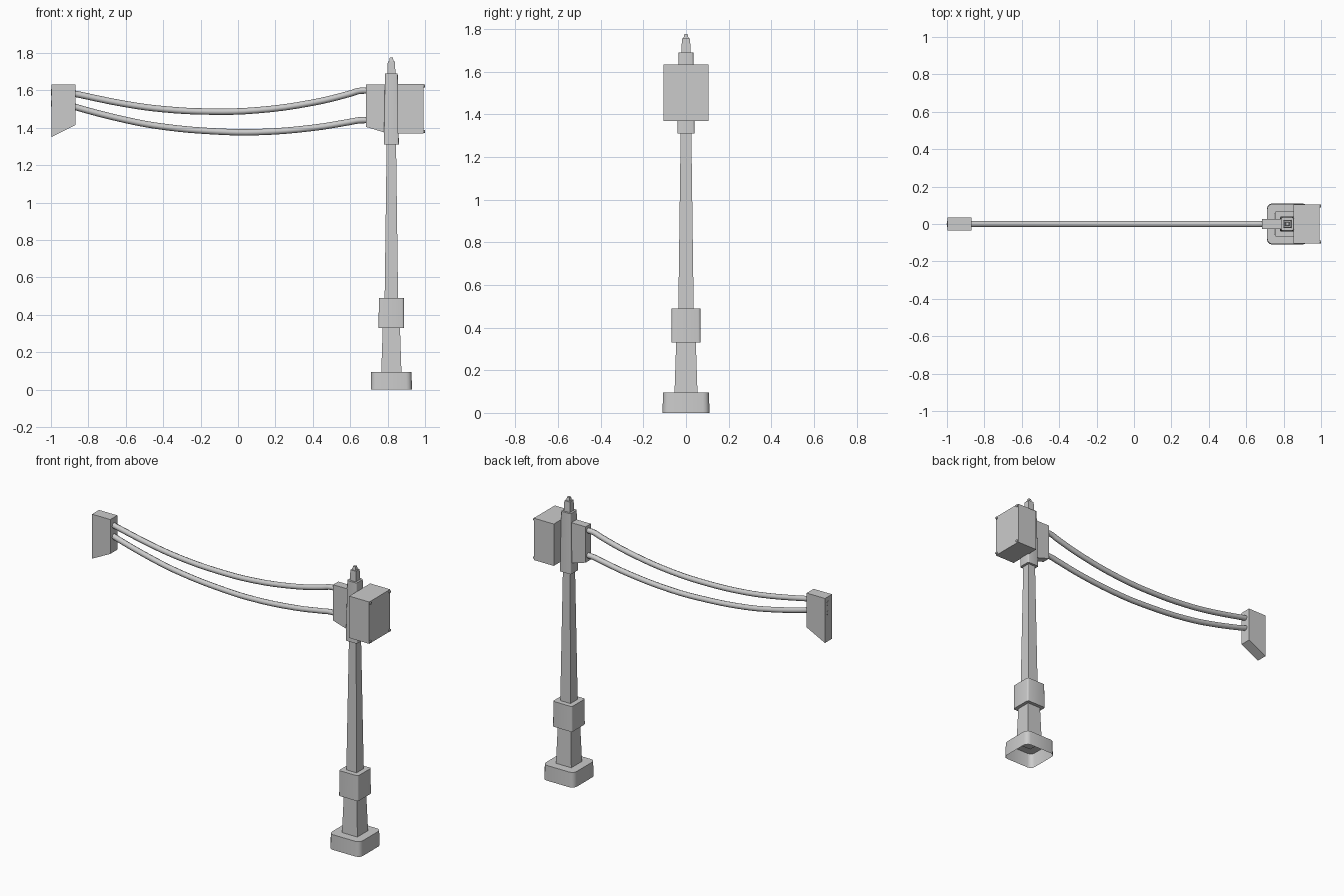
import bpy, bmesh
from mathutils import Vector

if "Cube" in bpy.data.objects:
    bpy.data.objects.remove(bpy.data.objects["Cube"], do_unlink=True)

GREY = (0.6, 0.6, 0.6, 1)
mat = bpy.data.materials.new("light_grey")
mat.use_nodes = True
mat.diffuse_color = GREY
mat.node_tree.nodes["Principled BSDF"].inputs["Base Color"].default_value = GREY

POLE_X = 0.82


def add(name, bm):
    bmesh.ops.recalc_face_normals(bm, faces=bm.faces[:])
    mesh = bpy.data.meshes.new(name)
    bm.to_mesh(mesh)
    bm.free()
    mesh.materials.append(mat)
    ob = bpy.data.objects.new(name, mesh)
    bpy.context.collection.objects.link(ob)
    return ob


def square_section(name, z0, z1, half0, half1, corner=0.0, open_bottom=False):
    """Tapered square block on the pole axis, with optional rounded uprights."""
    bm = bmesh.new()
    rings = []
    for z, h in ((z0, half0), (z1, half1)):
        rings.append([bm.verts.new((POLE_X + sx * h, sy * h, z))
                      for sx, sy in ((-1, -1), (1, -1), (1, 1), (-1, 1))])
    low, high = rings
    for i in range(4):
        j = (i + 1) % 4
        bm.faces.new((low[i], low[j], high[j], high[i]))
    bm.faces.new(high)
    bm.faces.new(low[::-1])
    if corner:
        uprights = [e for e in bm.edges
                    if abs(e.verts[0].co.z - e.verts[1].co.z) > 0.01]
        bmesh.ops.bevel(bm, geom=uprights, offset=corner, segments=3,
                        profile=0.5, affect='EDGES')
    if open_bottom:
        floor = [f for f in bm.faces if all(v.co.z < z0 + 0.001 for v in f.verts)]
        bmesh.ops.delete(bm, geom=floor, context='FACES_ONLY')
    ob = add(name, bm)
    if corner:
        smooth(ob)
    return ob


def smooth(ob):
    bpy.ops.object.select_all(action='DESELECT')
    ob.select_set(True)
    bpy.context.view_layer.objects.active = ob
    bpy.ops.object.shade_smooth_by_angle(angle=0.8)


def side_plate(name, outline, half_y):
    """Extrude an x-z outline across y."""
    bm = bmesh.new()
    face = bm.faces.new([bm.verts.new((x, -half_y, z)) for x, z in outline])
    moved = bmesh.ops.extrude_face_region(bm, geom=[face])["geom"]
    verts = [v for v in moved if isinstance(v, bmesh.types.BMVert)]
    bmesh.ops.translate(bm, verts=verts, vec=Vector((0, 2 * half_y, 0)))
    return add(name, bm)


def rod(name, points, radius):
    curve = bpy.data.curves.new(name, 'CURVE')
    curve.dimensions = '3D'
    curve.bevel_depth = radius
    curve.bevel_resolution = 2
    curve.resolution_u = 4
    curve.use_fill_caps = True
    spline = curve.splines.new('BEZIER')
    spline.bezier_points.add(len(points) - 1)
    for p, (x, z) in zip(spline.bezier_points, points):
        p.co = (x, 0, z)
        p.handle_left_type = p.handle_right_type = 'AUTO'
    curve.materials.append(mat)
    ob = bpy.data.objects.new(name, curve)
    bpy.context.collection.objects.link(ob)
    bpy.ops.object.select_all(action='DESELECT')
    ob.select_set(True)
    bpy.context.view_layer.objects.active = ob
    bpy.ops.object.convert(target='MESH')
    smooth(bpy.context.view_layer.objects.active)


# Pole, from the ground up
square_section("base", 0, 0.095, 0.11, 0.108, 0.03, open_bottom=True)
square_section("lower_column", 0.09, 0.335, 0.054, 0.046)
square_section("collar", 0.33, 0.49, 0.068, 0.067, 0.01)
square_section("shaft", 0.485, 1.32, 0.036, 0.025)
square_section("sleeve", 1.31, 1.69, 0.04, 0.034, 0.008)
square_section("finial", 1.685, 1.755, 0.022, 0.019)
square_section("finial_tip", 1.755, 1.777, 0.012, 0.008)

# Equipment box with corner screws
side_plate("equipment_box", [(0.853, 1.37), (0.993, 1.37),
                             (0.993, 1.635), (0.853, 1.635)], 0.105)
for i, (y, z) in enumerate([(y, z) for y in (-0.095, 0.095) for z in (1.381, 1.624)]):
    bpy.ops.mesh.primitive_cylinder_add(vertices=8, radius=0.008, depth=0.012,
                                        location=(0.994, y, z), rotation=(0, 1.5708, 0))
    screw = bpy.context.object
    screw.name = f"box_screw_{i + 1}"
    screw.data.materials.append(mat)

# Brackets holding the two rods
side_plate("pole_bracket", [(0.685, 1.405), (0.80, 1.37), (0.80, 1.632), (0.685, 1.632)], 0.026)
side_plate("end_bracket", [(-0.998, 1.35), (-0.87, 1.415), (-0.87, 1.632), (-0.998, 1.632)], 0.035)

# Sagging rods
rod("upper_rod", [(-1, 1.59), (-0.9, 1.588), (-0.87, 1.582), (-0.6, 1.527), (-0.4, 1.5),
                  (-0.15, 1.487), (0.1, 1.494), (0.4, 1.535), (0.6, 1.583),
                  (0.645, 1.597), (0.72, 1.599)], 0.017)
rod("lower_rod", [(-1, 1.53), (-0.9, 1.523), (-0.87, 1.512), (-0.6, 1.442), (-0.4, 1.406),
                  (-0.1, 1.38), (0.1, 1.377), (0.4, 1.4), (0.6, 1.432),
                  (0.645, 1.44), (0.72, 1.442)], 0.017)
